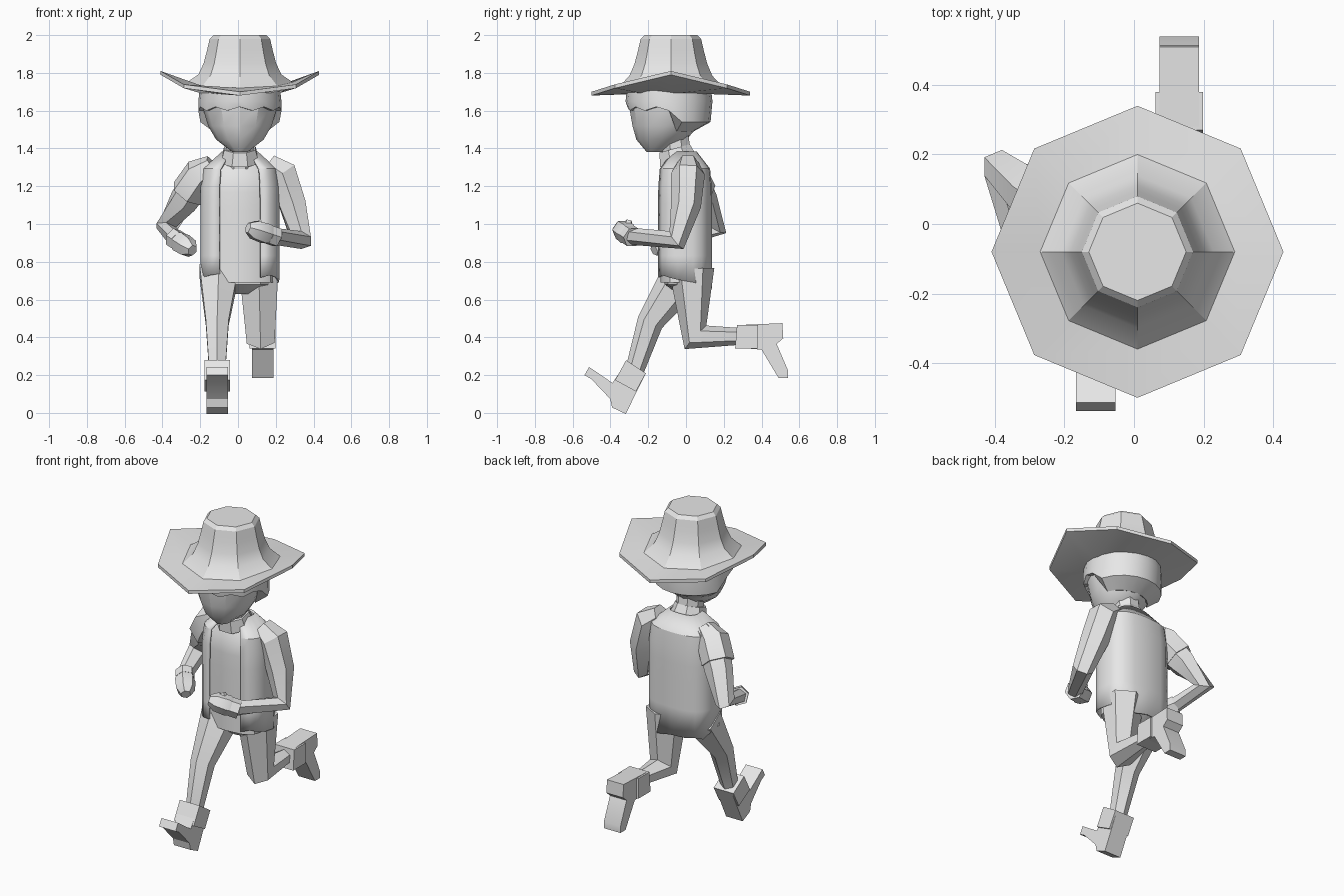
import bpy, bmesh, math
from mathutils import Vector

cube = bpy.data.objects.get("Cube")
if cube:
    bpy.data.objects.remove(cube, do_unlink=True)

grey = bpy.data.materials.new("plain_grey")
grey.use_nodes = True
grey_value = (0.8, 0.8, 0.8, 1)
grey.diffuse_color = grey_value
grey.node_tree.nodes["Principled BSDF"].inputs["Base Color"].default_value = grey_value


def loft(name, rings, closed=True):
    """Bridge equally long point rings; closed rings also get end caps."""
    bm = bmesh.new()
    rows = [[bm.verts.new(point) for point in ring] for ring in rings]
    count = len(rows[0])
    for lower, upper in zip(rows, rows[1:]):
        for i in range(count if closed else count - 1):
            j = (i + 1) % count
            bm.faces.new((lower[i], lower[j], upper[j], upper[i]))
    if closed:
        bm.faces.new(rows[0])
        bm.faces.new(rows[-1])
    bmesh.ops.recalc_face_normals(bm, faces=bm.faces)
    mesh = bpy.data.meshes.new(name)
    bm.to_mesh(mesh)
    bm.free()
    mesh.materials.append(grey)
    obj = bpy.data.objects.new(name, mesh)
    bpy.context.collection.objects.link(obj)
    bpy.ops.object.select_all(action='DESELECT')
    obj.select_set(True)
    bpy.context.view_layer.objects.active = obj
    bpy.ops.object.shade_smooth_by_angle(angle=math.radians(30))
    return obj


def oval(angle, z, centre_y, width, depth, power=1.0):
    """Point on a rounded oval; angle zero faces the front."""
    s, c = math.sin(angle), math.cos(angle)
    return Vector((0.01 + width * math.copysign(abs(s) ** power, s),
                   centre_y - depth * math.copysign(abs(c) ** power, c), z))


def turns(count):
    return [math.tau * i / count for i in range(count)]


def limb(name, joints, radii, sides=6):
    """Tube through the joints, with one radius at each."""
    points = [Vector(joint) for joint in joints]
    last = len(points) - 1
    rings = []
    for i, point in enumerate(points):
        along = Vector()
        if i > 0:
            along += (point - points[i - 1]).normalized()
        if i < last:
            along += (points[i + 1] - point).normalized()
        along.normalize()
        across = Vector((1, 0, 0))
        across = (across - along * across.dot(along)).normalized()
        other = along.cross(across)
        half = math.pi / sides
        rings.append([point + radii[i] * (across * math.cos(t + half)
                                          + other * math.sin(t + half))
                      for t in turns(sides)])
    return loft(name, rings)


# Hat: octagonal shell, the brim raised toward both sides
def hat_ring(radius, z, lift=0.0):
    ring = []
    for t in turns(8):
        rise = lift * abs(math.cos(t)) ** 3
        ring.append((0.01 + radius * math.cos(t), radius * math.sin(t) - 0.08, z + rise))
    return ring


brim = [hat_ring(0.2, 1.69), hat_ring(0.42, 1.68, 0.11), hat_ring(0.42, 1.7, 0.11)]
crown = []
for step in range(5):
    h = step / 4
    flare = (1 - h) ** 5
    crown.append(hat_ring(0.16 + 0.06 * (1 - h) + 0.06 * flare, 1.72 + 0.26 * h, 0.03 * flare))
loft("hat", brim + crown + [hat_ring(0.14, 2)])

# Head: half egg, chin pulled forward
head_rings = []
for h in (0.02, 0.2, 0.4, 0.7, 1):
    size = math.sqrt(1 - (1 - h) ** 2)
    centre = -0.09 - 0.08 * (1 - h) ** 3
    head_rings.append([oval(t, 1.375 + 0.36 * h, centre, 0.21 * size, 0.22 * size)
                       for t in turns(12)])
loft("head", head_rings)

# Hair: shell with a ragged fringe, longer at the back
hair_rings = [[], [], [], []]
for k, t in enumerate(turns(20)):
    at_back = math.cos(t) < -0.25
    edge = 1.54 if at_back else 1.61 + 0.01 * (-1) ** k
    tuck = 0.05 if at_back else 0
    hair_rings[0].append(oval(t, 1.74, -0.09, 0.21, 0.22))
    hair_rings[1].append(oval(t, 1.65, -0.09, 0.22, 0.23))
    hair_rings[2].append(oval(t, edge, -0.09, 0.22, 0.22))
    hair_rings[3].append(oval(t, edge - tuck, -0.09, 0.15, 0.13))
loft("hair", hair_rings)

# Neck and collar
limb("neck", [(0.01, -0.04, 1.3), (0.01, -0.06, 1.46)], [0.08, 0.08], sides=8)
limb("collar", [(0.01, -0.04, 1.33), (0.01, -0.06, 1.4)], [0.11, 0.09], sides=8)


# Torso: straight sides, closing in quickly at the shoulders
def torso_rings(bottom, top, width, depth, angles, hem):
    rings = []
    for step in range(8):
        h = step / 7
        size = math.sqrt(1 - 0.8 * h ** 12)
        z = bottom + (top - bottom) * h
        rings.append([oval(t, z - (hem(t) if step == 0 else 0), -0.01,
                           width * size, depth * size, 0.72) for t in angles])
    return rings


def vest_hem(angle):
    """Lower at the back, with small torn notches."""
    notch = 0.02 if math.sin(angle * 5) > 0.8 else 0
    return 0.04 * (1 - math.cos(angle)) + notch


loft("shirt", torso_rings(0.69, 1.36, 0.18, 0.125, turns(12), lambda t: 0))

gap = 0.42
vest_angles = [gap + (math.tau - 2 * gap) * k / 16 for k in range(17)]
vest = loft("vest", torso_rings(0.74, 1.385, 0.21, 0.147, vest_angles, vest_hem), closed=False)
thickness = vest.modifiers.new("thickness", 'SOLIDIFY')
thickness.thickness = 0.012
thickness.offset = -1

# Trouser seat
loft("trouser_seat", [[oval(t, z, 0, width, width * 0.7, 0.75) for t in turns(10)]
                      for z, width in ((0.63, 0.06), (0.68, 0.16), (0.78, 0.18))])

# Arms: left one bent across the front, right elbow thrown back
left_wrist = Vector((0.19, -0.29, 0.935))
right_wrist = Vector((-0.33, -0.05, 0.92))
arm_radii = [0.06, 0.09, 0.08, 0.06, 0.045]
limb("left_arm", [(0.16, 0.01, 1.32), (0.235, 0.01, 1.265), (0.29, 0, 1.1),
                  (0.335, -0.05, 0.915), left_wrist], arm_radii)
limb("right_arm", [(-0.13, 0.01, 1.31), (-0.2, 0.02, 1.25), (-0.29, 0.09, 1.12),
                   (-0.38, 0.16, 0.98), right_wrist], arm_radii)
limb("right_sleeve", [(-0.13, 0, 1.31), (-0.2, 0.02, 1.26), (-0.27, 0.07, 1.16)],
     [0.06, 0.095, 0.095])


# Hands: cuff, rounded fist and raised thumb
def hand(side, wrist, aim):
    def reach(distance):
        return wrist + aim.normalized() * distance

    limb(side + "_cuff", [reach(-0.02), reach(0.03)], [0.055, 0.055])
    limb(side + "_hand", [reach(0.02), reach(0.05), reach(0.12), reach(0.16)],
         [0.05, 0.06, 0.055, 0.03])
    limb(side + "_thumb", [reach(0.06), reach(0.1) + Vector((0, 0.03, 0.05))],
         [0.03, 0.02], sides=5)


hand("left", left_wrist, Vector((-6, -3, 2)))
hand("right", right_wrist, Vector((3, -4, -2)))

# Legs: right one striding forward, left one kicked back
right_ankle = Vector((-0.11, -0.27, 0.23))
left_ankle = Vector((0.13, 0.28, 0.405))
limb("right_leg", [(-0.1, 0, 0.75), (-0.11, -0.19, 0.48), right_ankle], [0.12, 0.07, 0.05])
limb("left_leg", [(0.11, 0.03, 0.76), (0.12, 0.05, 0.4), left_ankle], [0.12, 0.085, 0.045])


# Boots: side outline in steps forward and down from the ankle
def boot(side, ankle, tilt, toe_drop):
    down = Vector((0, -math.sin(tilt), -math.cos(tilt)))
    forward = Vector((0, -math.cos(tilt), math.sin(tilt)))

    def slab(name, outline, half_width):
        loft(name, [[ankle + Vector((x, 0, 0)) + forward * f + down * d for f, d in outline]
                    for x in (-half_width, half_width)])

    slab(side + "_boot", [(0.06, 0), (-0.06, 0), (-0.07, 0.23), (0.01, 0.235), (0.04, 0.2),
                          (0.18, toe_drop), (0.22, toe_drop), (0.22, toe_drop - 0.05),
                          (0.07, 0.12)], 0.057)
    slab(side + "_boot_cuff", [(0.065, -0.02), (-0.06, -0.01), (-0.06, 0.1), (0.065, 0.1)],
         0.068)


boot("right", right_ankle, 0.5, 0.155)
boot("left", left_ankle, -math.pi / 2, 0.26)
